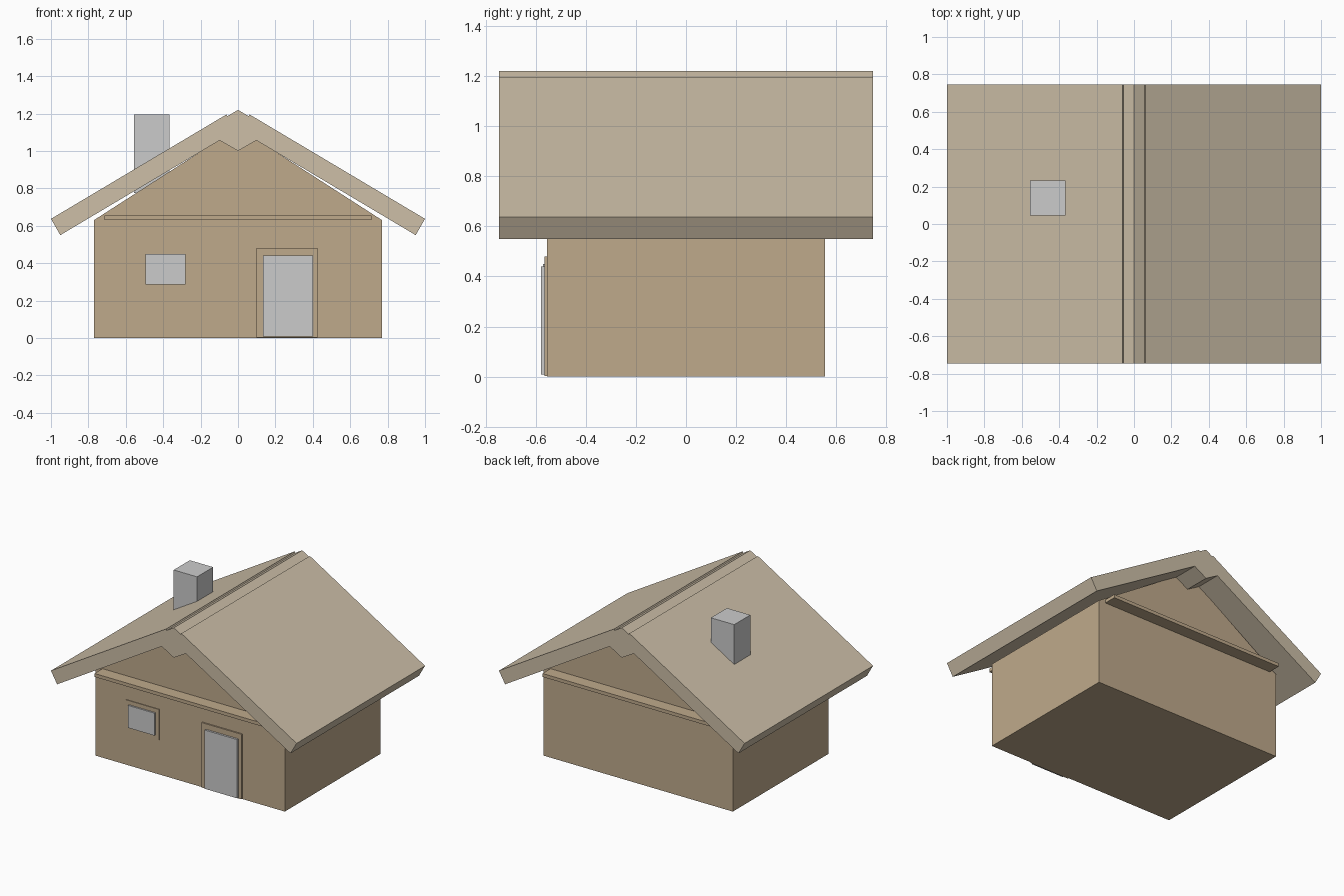
import bpy, bmesh

if "Cube" in bpy.data.objects:
    bpy.data.objects.remove(bpy.data.objects["Cube"])

def material(name, rgb):
    m = bpy.data.materials.new(name)
    m.diffuse_color = (*rgb, 1)
    m.use_nodes = True
    m.node_tree.nodes["Principled BSDF"].inputs["Base Color"].default_value = m.diffuse_color
    return m

WALL = material("wall_tan", (0.52, 0.40, 0.26))
ROOF = material("roof_cream", (0.61, 0.52, 0.39))

def extrude(name, profile, y0, y1, mat=None):
    """Extrude an XZ profile along Y into a closed solid."""
    bm = bmesh.new()
    face = bm.faces.new([bm.verts.new((x, y0, z)) for x, z in profile])
    out = bmesh.ops.extrude_face_region(bm, geom=[face])["geom"]
    bmesh.ops.translate(bm, vec=(0, y1 - y0, 0),
                        verts=[v for v in out if isinstance(v, bmesh.types.BMVert)])
    bmesh.ops.recalc_face_normals(bm, faces=bm.faces)
    me = bpy.data.meshes.new(name)
    bm.to_mesh(me)
    bm.free()
    ob = bpy.data.objects.new(name, me)
    bpy.context.collection.objects.link(ob)
    if mat:
        me.materials.append(mat)
    return ob

def box(name, x0, x1, y0, y1, z0, z1, mat=None):
    return extrude(name, [(x0, z0), (x1, z0), (x1, z1), (x0, z1)], y0, y1, mat)

# House body with gables
extrude("house_walls", [(-0.77, 0), (0.77, 0), (0.77, 0.63), (0, 1.125), (-0.77, 0.63)],
        -0.555, 0.555, WALL)

# Ledge running through both gable ends
box("gable_ledge", -0.715, 0.715, -0.648, 0.648, 0.63, 0.655, WALL)

# Mirrored roof slabs and the diamond ridge beam between them
for side, s in (("left", -1), ("right", 1)):
    slab = [(1.0, 0.637), (0.95, 0.55), (0.012, 1.108), (0.062, 1.195)]
    extrude("roof_" + side, [(s * x, z) for x, z in slab], -0.747, 0.747, ROOF)
extrude("ridge_beam", [(0, 1.22), (0.187, 1.108), (0, 1.0), (-0.187, 1.108)],
        -0.747, 0.747, ROOF)

# Chimney
box("chimney", -0.555, -0.365, 0.045, 0.232, 0.775, 1.195)

# Door and window with thin frames
box("door_frame", 0.10, 0.425, -0.565, -0.54, 0.002, 0.48, WALL)
box("door", 0.135, 0.40, -0.58, -0.54, 0.008, 0.44)
box("window_frame", -0.525, -0.25, -0.560, -0.54, 0.257, 0.48, WALL)
box("window", -0.495, -0.28, -0.572, -0.54, 0.285, 0.45)
